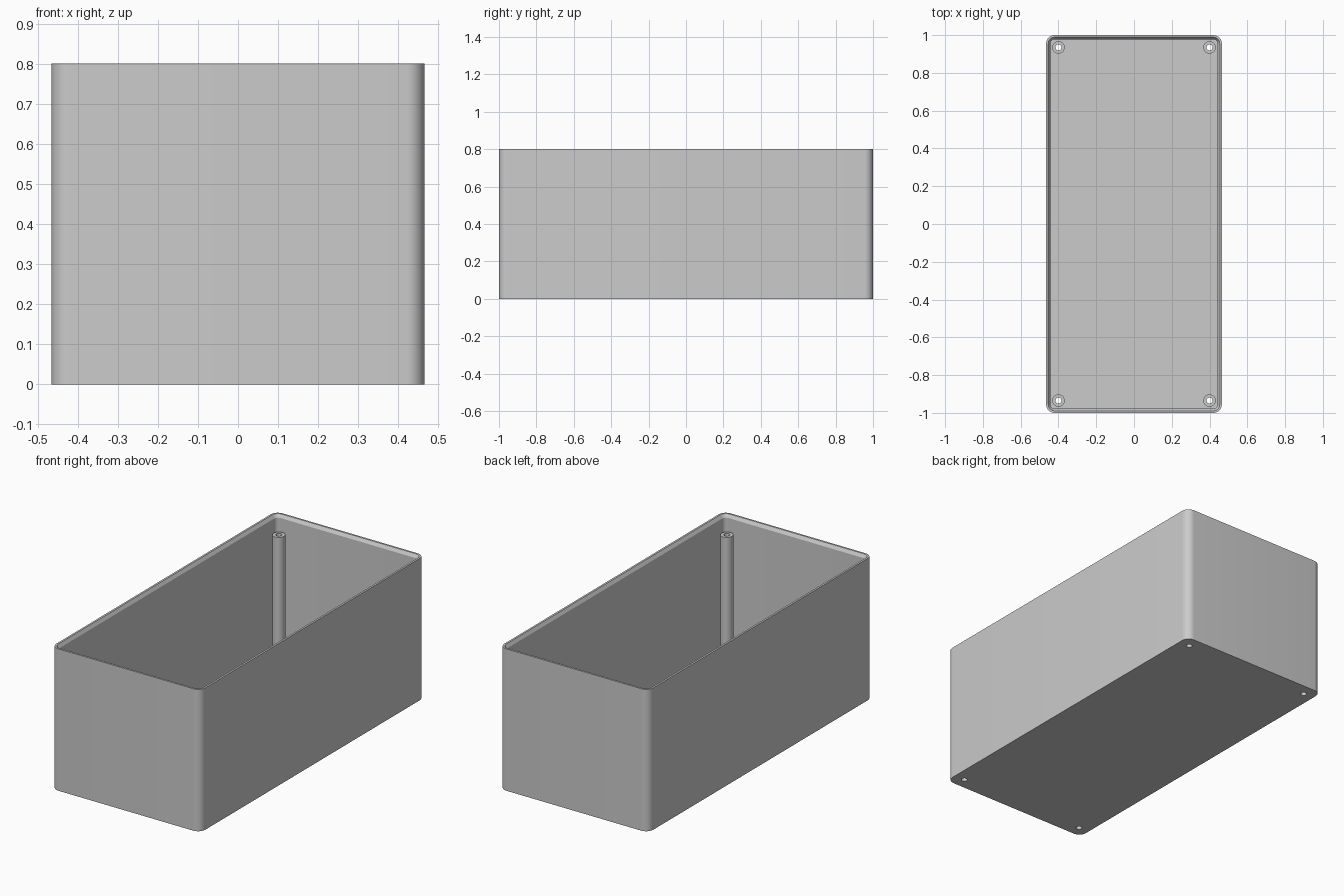
import bpy, bmesh, math

HALF_X, HALF_Y, HEIGHT = 0.465, 1.0, 0.8
RADIUS, WALL, FLOOR = 0.045, 0.022, 0.022
POST_X, POST_Y, POST_TOP = 0.40, 0.935, 0.71
POST_R, HOLE_R = 0.033, 0.016

old = bpy.data.objects.get("Cube")
if old:
    bpy.data.objects.remove(old, do_unlink=True)

grey = bpy.data.materials.new("light grey plastic")
grey.use_nodes = True
grey.diffuse_color = (0.6, 0.6, 0.6, 1)
grey.node_tree.nodes["Principled BSDF"].inputs["Base Color"].default_value = (0.6, 0.6, 0.6, 1)


def rounded_loop(bm, inset, z, steps=10):
    """Ring of vertices on a rounded rectangle."""
    r = RADIUS - inset
    ring = []
    for corner, (sx, sy) in enumerate([(1, 1), (-1, 1), (-1, -1), (1, -1)]):
        for i in range(steps + 1):
            a = math.pi / 2 * (corner + i / steps)
            ring.append(bm.verts.new((sx * (HALF_X - RADIUS) + r * math.cos(a),
                                      sy * (HALF_Y - RADIUS) + r * math.sin(a), z)))
    return ring


def round_loop(bm, x, y, r, z, steps=32):
    """Ring of vertices on a circle."""
    return [bm.verts.new((x + r * math.cos(math.tau * i / steps),
                          y + r * math.sin(math.tau * i / steps), z)) for i in range(steps)]


def skin(bm, loops):
    for a, b in zip(loops, loops[1:]):
        n = len(a)
        for i in range(n):
            j = (i + 1) % n
            bm.faces.new((a[i], a[j], b[j], b[i]))


def finish(bm, name):
    bmesh.ops.recalc_face_normals(bm, faces=bm.faces)
    mesh = bpy.data.meshes.new(name)
    bm.to_mesh(mesh)
    bm.free()
    mesh.materials.append(grey)
    ob = bpy.data.objects.new(name, mesh)
    bpy.context.collection.objects.link(ob)
    return ob


def select(ob):
    bpy.ops.object.select_all(action="DESELECT")
    ob.select_set(True)
    bpy.context.view_layer.objects.active = ob


corners = [(sx * POST_X, sy * POST_Y) for sx in (-1, 1) for sy in (-1, 1)]

# Box shell: outer wall, narrow rim, sloped inner lip, inner wall and floor
bm = bmesh.new()
profile = [(0, 0), (0, HEIGHT), (0.011, HEIGHT), (WALL, HEIGHT - 0.018), (WALL, FLOOR)]
loops = [rounded_loop(bm, inset, z) for inset, z in profile]
skin(bm, loops)
bm.faces.new(loops[0])
bm.faces.new(loops[-1])
box = finish(bm, "box_shell")

# Screw holes through the floor
bm = bmesh.new()
for x, y in corners:
    ends = [round_loop(bm, x, y, HOLE_R, z) for z in (-0.05, FLOOR + 0.05)]
    skin(bm, ends)
    for end in ends:
        bm.faces.new(end)
cutter = finish(bm, "hole_cutter")
cutter.hide_render = True
cut = box.modifiers.new("screw_holes", "BOOLEAN")
cut.operation = "DIFFERENCE"
cut.solver = "EXACT"
cut.object = cutter
select(box)
bpy.ops.object.modifier_apply(modifier=cut.name)
bpy.data.objects.remove(cutter, do_unlink=True)

# Hollow screw posts in the corners
bm = bmesh.new()
for x, y in corners:
    skin(bm, [round_loop(bm, x, y, r, z) for r, z in
              [(POST_R, FLOOR), (POST_R, POST_TOP), (HOLE_R, POST_TOP), (HOLE_R, FLOOR)]])
posts = finish(bm, "screw_posts")

for ob in (box, posts):
    select(ob)
    bpy.ops.object.shade_smooth_by_angle(angle=math.radians(30))
